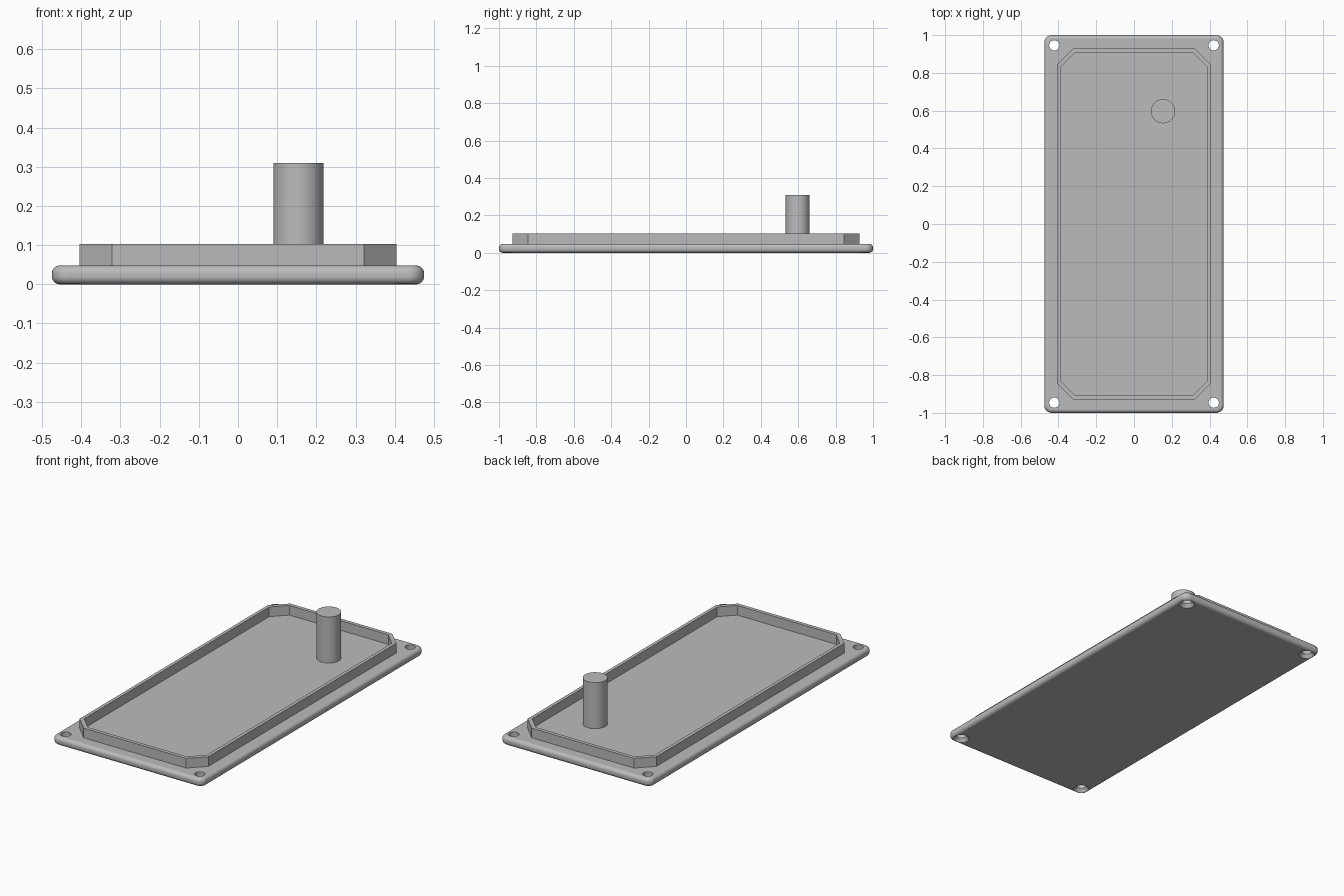
import bpy, bmesh, math
from mathutils import Matrix

if "Cube" in bpy.data.objects:
    bpy.data.objects.remove(bpy.data.objects["Cube"], do_unlink=True)

# Main heights and the single material
PLATE_TOP, RIM_TOP, POST_TOP = 0.048, 0.103, 0.31
grey = bpy.data.materials.new("plain grey")
grey.use_nodes = True
grey.diffuse_color = (0.5, 0.5, 0.5, 1)
grey.node_tree.nodes["Principled BSDF"].inputs["Base Color"].default_value = (0.5, 0.5, 0.5, 1)


def make_object(name, bm):
    bmesh.ops.recalc_face_normals(bm, faces=bm.faces)
    mesh = bpy.data.meshes.new(name)
    bm.to_mesh(mesh)
    bm.free()
    mesh.materials.append(grey)
    obj = bpy.data.objects.new(name, mesh)
    bpy.context.collection.objects.link(obj)
    return obj


def activate(obj):
    bpy.ops.object.select_all(action='DESELECT')
    obj.select_set(True)
    bpy.context.view_layer.objects.active = obj


def smooth(obj):
    activate(obj)
    bpy.ops.object.shade_smooth_by_angle(angle=math.radians(30))


def bridge(bm, lower, upper):
    n = len(lower)
    for i in range(n):
        j = (i + 1) % n
        bm.faces.new((lower[i], lower[j], upper[j], upper[i]))


def chamfered_outline(hx, hy, c):
    return [(hx, c - hy), (hx, hy - c), (hx - c, hy), (c - hx, hy),
            (-hx, hy - c), (-hx, c - hy), (c - hx, -hy), (hx - c, -hy)]


# Base plate: rounded corners, then rounded upper and lower edges
bm = bmesh.new()
bmesh.ops.create_cube(bm, size=1, matrix=Matrix.Translation((0, 0, PLATE_TOP / 2))
                      @ Matrix.Diagonal((0.95, 2, PLATE_TOP, 1)))
upright = [e for e in bm.edges if abs(e.verts[0].co.z - e.verts[1].co.z) > 0.01]
bmesh.ops.bevel(bm, geom=upright, offset=0.04, segments=8, profile=0.5, affect='EDGES')
border = [e for e in bm.edges if abs(e.verts[0].co.z - e.verts[1].co.z) < 0.001]
bmesh.ops.bevel(bm, geom=border, offset=0.02, segments=6, profile=0.5, affect='EDGES')
plate = make_object("base_plate", bm)

# Countersunk screw holes in the four corners
bm = bmesh.new()
for sx in (-1, 1):
    for sy in (-1, 1):
        rings = []
        for r, z in ((0.0495, -0.01), (0.027, 0.02), (0.027, 0.1)):
            angles = [math.tau * k / 32 for k in range(32)]
            rings.append([bm.verts.new((sx * 0.422 + r * math.cos(a),
                                        sy * 0.946 + r * math.sin(a), z)) for a in angles])
        bridge(bm, rings[0], rings[1])
        bridge(bm, rings[1], rings[2])
        bm.faces.new(rings[0])
        bm.faces.new(rings[2])
cutter = make_object("screw_hole_cutter", bm)
cutter.hide_render = True
cut = plate.modifiers.new("screw holes", 'BOOLEAN')
cut.operation = 'DIFFERENCE'
cut.solver = 'EXACT'
cut.object = cutter
activate(plate)
bpy.ops.object.modifier_apply(modifier=cut.name)
bpy.data.objects.remove(cutter, do_unlink=True)
smooth(plate)
normals = plate.modifiers.new("flat face normals", 'WEIGHTED_NORMAL')
normals.keep_sharp = True

# Raised rim with chamfered corners
bm = bmesh.new()
loops = []
for hx, hy, c in ((0.405, 0.928, 0.083), (0.386, 0.907, 0.075)):
    for z in (PLATE_TOP - 0.002, RIM_TOP):
        loops.append([bm.verts.new((x, y, z)) for x, y in chamfered_outline(hx, hy, c)])
outer_low, outer_high, inner_low, inner_high = loops
bridge(bm, outer_low, outer_high)
bridge(bm, outer_high, inner_high)
bridge(bm, inner_high, inner_low)
bridge(bm, inner_low, outer_low)
make_object("raised_rim", bm)

# Round post standing on the plate
bm = bmesh.new()
height = POST_TOP - PLATE_TOP + 0.002
bmesh.ops.create_cone(bm, cap_ends=True, segments=48, radius1=0.064, radius2=0.064, depth=height,
                      matrix=Matrix.Translation((0.154, 0.597, POST_TOP - height / 2)))
smooth(make_object("round_post", bm))
